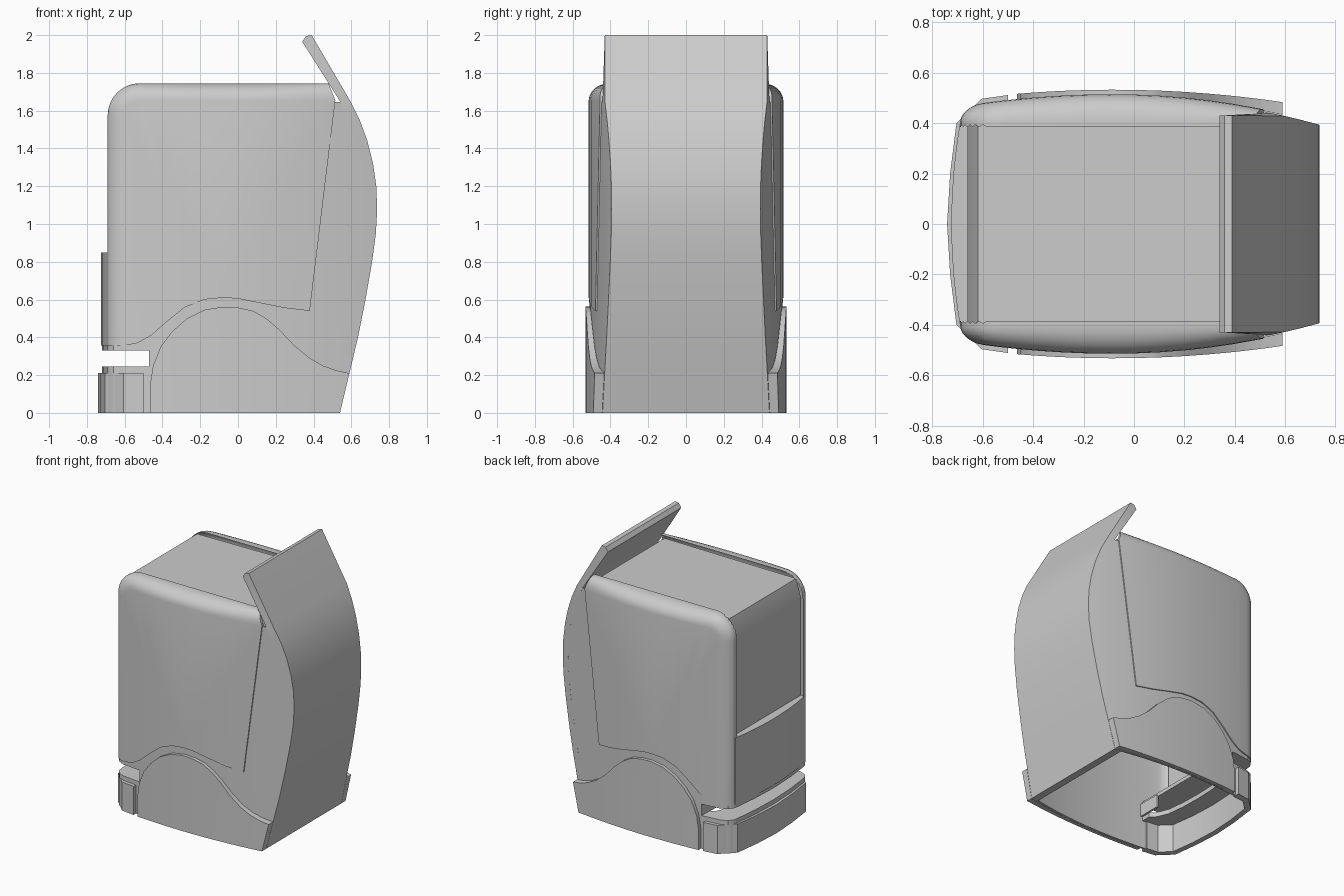
import bpy, bmesh, math

if "Cube" in bpy.data.objects:
    bpy.data.objects.remove(bpy.data.objects["Cube"])

R, CORNER = 0.09, 0.17          # edge rounding and corner radius of the housing
CUTS = [-.685, -.67, -.65, -.63, -.60, -.52] + [i / 10 for i in range(-4, 8)]


def width(x):
    k = 0.13 if x < -0.08 else 0.17
    return 0.515 - k * (x + 0.08) ** 2


def skin(x, z):
    """Half width of the rounded housing at a point of the side view."""
    d = CORNER - math.hypot(max(-0.52 - x, 0), max(z - 1.575, 0))
    d = min(max(d, 0), R)
    return 0.405 + (width(x) - 0.405) * math.sqrt(max(0, 1 - ((R - d) / R) ** 2))


def shell_skin(x, z):
    y = skin(x, 1.0) - 0.008
    return min(y, 0.43) if z > 1.66 else y


def finish(name, bm, angle=30):
    bmesh.ops.recalc_face_normals(bm, faces=bm.faces[:])
    me = bpy.data.meshes.new(name)
    bm.to_mesh(me)
    bm.free()
    ob = bpy.data.objects.new(name, me)
    bpy.context.collection.objects.link(ob)
    bpy.context.view_layer.objects.active = ob
    bpy.ops.object.select_all(action='DESELECT')
    ob.select_set(True)
    bpy.ops.object.shade_smooth_by_angle(angle=math.radians(angle))
    return ob


def plate(name, polys, outer, inner, sides=(1, -1), cuts=CUTS):
    """Side-view polygons bent onto the outer and inner half-width functions."""
    flat = bmesh.new()
    for poly in polys:
        flat.faces.new([flat.verts.new((x, 0, z)) for x, z in poly])
    bmesh.ops.remove_doubles(flat, verts=flat.verts[:], dist=1e-5)
    big = [f for f in flat.faces if len(f.verts) > 4]
    bmesh.ops.triangulate(flat, faces=big)
    for c in cuts:
        bmesh.ops.bisect_plane(flat, geom=flat.verts[:] + flat.edges[:] + flat.faces[:],
                               dist=1e-5, plane_co=(c, 0, 0), plane_no=(1, 0, 0))
    flat.verts.index_update()
    bm = bmesh.new()
    for s in sides:
        layers = [[bm.verts.new((v.co.x, s * fn(v.co.x, v.co.z), v.co.z)) for v in flat.verts]
                  for fn in (outer, inner)]
        for f in flat.faces:
            for lay in layers:
                bm.faces.new([lay[v.index] for v in f.verts])
        for e in flat.edges:
            if e.is_boundary:
                a, b = (v.index for v in e.verts)
                bm.faces.new([layers[0][a], layers[0][b], layers[1][b], layers[1][a]])
    flat.free()
    return finish(name, bm)


def ring(name, outer, inner, z0, z1):
    """U-shaped wall between two matching plan paths."""
    bm = bmesh.new()
    rows = [[bm.verts.new((o[0], o[1], z0)), bm.verts.new((o[0], o[1], z1)),
             bm.verts.new((i[0], i[1], z1)), bm.verts.new((i[0], i[1], z0))]
            for o, i in zip(outer, inner)]
    for a, b in zip(rows, rows[1:]):
        for k in range(4):
            bm.faces.new([a[k], b[k], b[(k + 1) % 4], a[(k + 1) % 4]])
    bm.faces.new(rows[0])
    bm.faces.new(rows[-1])
    return finish(name, bm, 15)


def mirror(half):
    return half + [(x, -y) for x, y in reversed(half) if y > 0]


# rounded side panels: nested rims around a flat middle
def rim(t):
    d = R * (1 - math.cos(t))
    r = CORNER - d
    arc = [(-0.52 - r * math.cos(a), 1.575 + r * math.sin(a))
           for a in (math.pi / 2 * i / 8 for i in range(9))]
    return [(-0.69 + d, 0.356)] + arc + [(0.48 + 0.035 * d / R, 1.745 - d)]


rims = [rim(math.pi / 2 * k / 6) for k in range(7)]
polys = [[a[i], a[i + 1], b[i + 1], b[i]] for a, b in zip(rims, rims[1:]) for i in range(len(a) - 1)]
lower_edge = [(.38, .54), (.25, .555), (.1, .585), (0, .605), (-.08, .61), (-.18, .60), (-.28, .56),
              (-.38, .48), (-.46, .41), (-.53, .37)]
polys.append(rims[-1] + lower_edge)
plate("side_panels", polys, skin, lambda x, z: skin(x, z) - 0.02)

# curved back band rising into a tilted blade
back = [(.54, 0), (.59, .21), (.635, .4), (.675, .6), (.71, .8), (.73, .95), (.737, 1.08), (.732, 1.2),
        (.715, 1.32), (.685, 1.44), (.645, 1.55), (.595, 1.65)]
front_of_blade = [(x - 0.055, z) for x, z in reversed(back)]
plate("back_band", [back + [(.39, 2), (.36, 1.995), (.34, 1.965)] + front_of_blade],
      shell_skin, lambda x, z: -shell_skin(x, z), sides=(1,), cuts=[])

# inner side walls with the slot notch at the nose
wall = [(-.47, 0)] + back + [(.5, 1.645), (.45, 1.5), (.33, .62), (.1, .64), (-.08, .66), (-.25, .62),
                             (-.45, .46), (-.69, .38), (-.69, .33), (-.47, .33)]
plate("side_walls", [wall, [(-.69, 0), (-.47, 0), (-.47, .245), (-.69, .245)]],
      shell_skin, lambda x, z: shell_skin(x, z) - 0.015)

# arched base covers
arch = [(-.465, 0), (.54, 0), (.59, .21), (.52, .225), (.45, .25), (.38, .29), (.3, .355), (.22, .44),
        (.15, .5), (.08, .54), (0, .558), (-.08, .562), (-.18, .545), (-.27, .5), (-.35, .43),
        (-.41, .35), (-.45, .25), (-.465, .15)]
plate("base_covers", [arch], lambda x, z: 0.533 - 0.11 * (x + .08) ** 2,
      lambda x, z: skin(x, 1) - 0.006)

# recessed lid: front window, chamfer and top
lid = [(-.66, .8), (-.66, 1.57), (-.62, 1.705), (.46, 1.715), (.47, 1.68), (-.6, 1.68), (-.63, 1.56),
       (-.63, .8)]
plate("lid", [lid], lambda x, z: 0.407, lambda x, z: -0.407, sides=(1,), cuts=[])

# bulged lower nose panel
ys = [0.407 * (1 - i / 6) for i in range(13)]
ring("nose_panel", [(-.725 + .035 * (y / .407) ** 2, y) for y in ys], [(-.65, y) for y in ys], .356, .85)

# slot ceiling and floor, following the nose plan
nose = mirror([(-.47, .482), (-.61, .472), (-.66, .45), (-.69, .40), (-.712, .2), (-.72, 0)])
ring("slot_ceiling", nose, [(-.47, y * .9) for x, y in nose], .33, .358)
hole = mirror([(-.47, .40), (-.50, .38), (-.52, .34), (-.545, .28), (-.56, .15), (-.565, 0)])
ring("slot_floor", nose, hole, .21, .245)

# slot end walls
for s, side in ((1, "back"), (-1, "front")):
    ring("slot_end_" + side, [(-.47, .48 * s), (-.47, .3 * s)], [(-.455, .48 * s), (-.455, .3 * s)], .24, .335)

# faceted front base bumper
bumper = mirror([(-.5, .512), (-.605, .497), (-.705, .40), (-.73, .2), (-.742, 0)])
inside = mirror([(-.5, .46), (-.59, .45), (-.665, .38), (-.69, .2), (-.70, 0)])
ring("base_bumper", bumper, inside, 0, .212)
